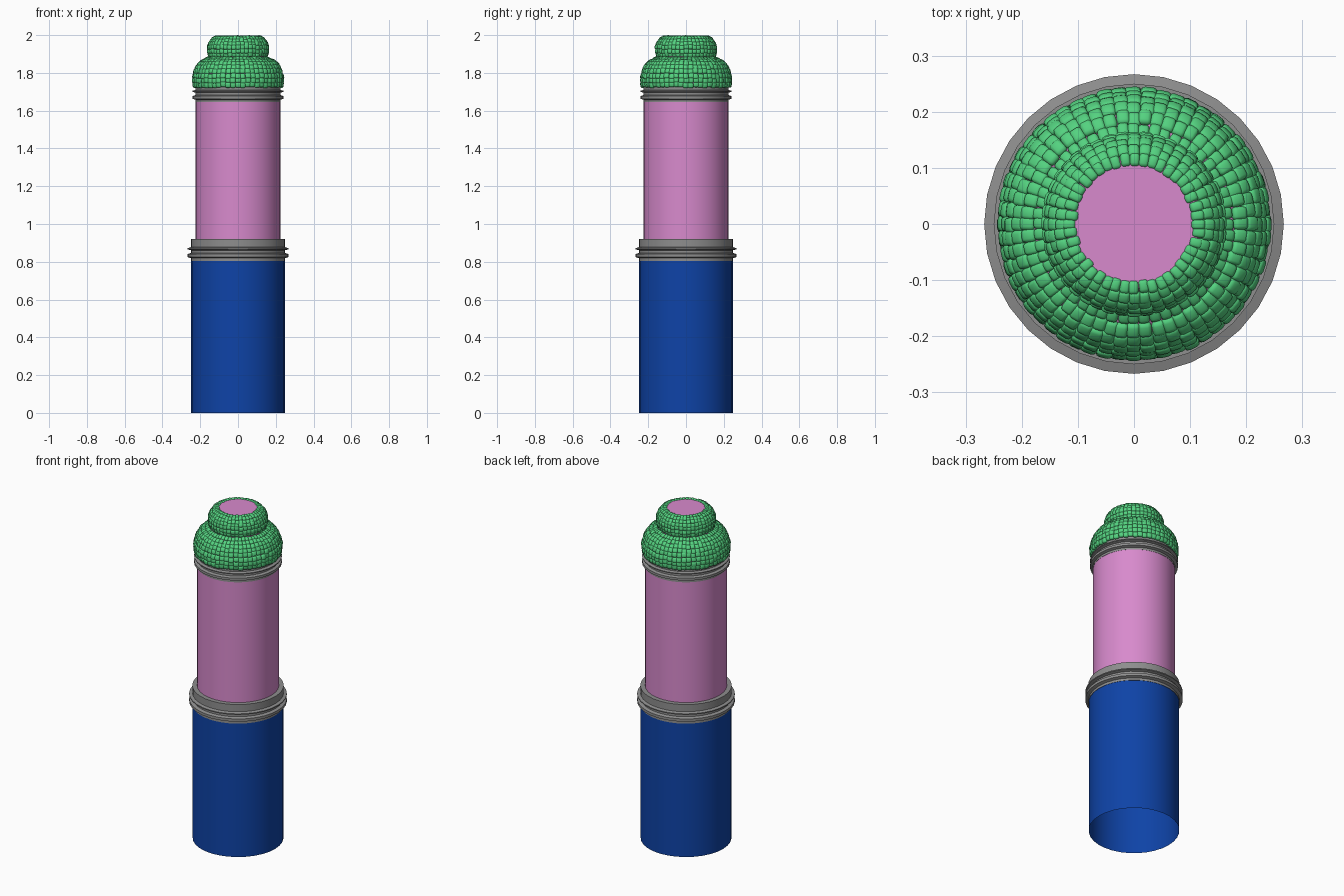
import bpy, bmesh, math, random
from mathutils import Matrix, Vector

random.seed(4)
if "Cube" in bpy.data.objects:
    bpy.data.objects.remove(bpy.data.objects["Cube"])

SIDES = 32


def material(name, rgb):
    linear = [((c / 255 + 0.055) / 1.055) ** 2.4 for c in rgb] + [1]
    mat = bpy.data.materials.new(name)
    mat.use_nodes = True
    mat.diffuse_color = linear
    mat.node_tree.nodes["Principled BSDF"].inputs["Base Color"].default_value = linear
    return mat


blue = material("cobalt blue", (14, 67, 167))
pink = material("orchid pink", (216, 138, 205))
grey = material("mid grey", (142, 142, 142))
green = material("emerald green", (84, 210, 128))


def finish(bm, name, mat, angle=35):
    mesh = bpy.data.meshes.new(name)
    bm.to_mesh(mesh)
    bm.free()
    obj = bpy.data.objects.new(name, mesh)
    bpy.context.collection.objects.link(obj)
    mesh.materials.append(mat)
    bpy.ops.object.select_all(action="DESELECT")
    obj.select_set(True)
    bpy.context.view_layer.objects.active = obj
    bpy.ops.object.shade_smooth_by_angle(angle=math.radians(angle))
    return obj


def lathe(name, profile, mat, cap_top=False):
    """Turn a list of (radius, height) points, bottom to top, about z."""
    bm = bmesh.new()
    rings = []
    for r, z in profile:
        angles = [math.tau * i / SIDES for i in range(SIDES)]
        rings.append([bm.verts.new((r * math.cos(a), r * math.sin(a), z)) for a in angles])
    for low, high in zip(rings, rings[1:]):
        for i in range(SIDES):
            j = (i + 1) % SIDES
            bm.faces.new((low[i], low[j], high[j], high[i]))
    if cap_top:
        bm.faces.new(rings[-1])
    return finish(bm, name, mat)


def collar(name, base, scale):
    """Ring with two thin projecting fins."""
    shape = [(0.22, 0), (0.25, 0), (0.25, 0.014), (0.267, 0.02), (0.267, 0.036),
             (0.25, 0.042), (0.25, 0.056), (0.267, 0.061), (0.267, 0.067),
             (0.25, 0.072), (0.25, 0.115), (0.22, 0.115)]
    return lathe(name, [(r * scale, base + z * scale) for r, z in shape], grey)


# Handle, open at the bottom
lathe("lower_handle", [(0.248, 0), (0.248, 0.82)], blue)
collar("lower_collar", 0.805, 1.0)

# Upper tube and the collar under the head
lathe("upper_tube", [(0.224, 0.85), (0.224, 1.68)], pink)
collar("upper_collar", 1.645, 0.9)

# Core under the beads, with the flat disc showing on top
lathe("head_core", [(0.2, 1.72), (0.23, 1.735), (0.231, 1.78), (0.217, 1.83), (0.19, 1.862),
                    (0.15, 1.88), (0.151, 1.94), (0.137, 1.97), (0.115, 1.993)],
      pink, cap_top=True)


def resample(path, pitch):
    """Yield evenly spaced points and directions along a profile."""
    pts = [Vector(p) for p in path]
    total = sum((b - a).length for a, b in zip(pts, pts[1:]))
    rows = round(total / pitch)
    step = total / rows
    for k in range(rows):
        d = (k + 0.5) * step
        for a, b in zip(pts, pts[1:]):
            seg = (b - a).length
            if d <= seg:
                yield a.lerp(b, d / seg), (b - a).normalized(), step
                break
            d -= seg


# One rounded bead, used for every bead on the head
template = bmesh.new()
bmesh.ops.create_cube(template, size=1)
bmesh.ops.bevel(template, geom=template.edges[:], offset=0.27, segments=2,
                profile=0.5, affect="EDGES")
bead_mesh = bpy.data.meshes.new("bead_template")
template.to_mesh(bead_mesh)
template.free()


def beads(name, path, count, pitch):
    bm = bmesh.new()
    depth = 0.026
    for point, along, step in resample(path, pitch):
        normal = Vector((along.y, -along.x))
        for i in range(count):
            a = math.tau * (i + random.uniform(-0.1, 0.1)) / count
            radial = Vector((math.cos(a), math.sin(a), 0))
            side = Vector((-math.sin(a), math.cos(a), 0))
            up = radial * along.x + Vector((0, 0, along.y))
            out = radial * normal.x + Vector((0, 0, normal.y))
            pos = radial * point.x + Vector((0, 0, point.y))
            pos += up * random.uniform(-0.12, 0.12) * step
            pos -= out * (depth / 2 + random.uniform(0, 0.003))
            frame = Matrix((side, up, out)).transposed().to_4x4()
            width = math.tau * point.x / count
            size = Matrix.Diagonal((width * 1.1, step * 1.12, depth, 1))
            start = len(bm.verts)
            bm.from_mesh(bead_mesh)
            bm.verts.ensure_lookup_table()
            bmesh.ops.transform(bm, matrix=Matrix.Translation(pos) @ frame @ size,
                                verts=bm.verts[start:])
    return finish(bm, name, green, 60)


# Two stacked beaded domes
beads("lower_beads", [(0.24, 1.722), (0.245, 1.75), (0.244, 1.785), (0.235, 1.82),
                      (0.22, 1.848), (0.2, 1.868), (0.158, 1.889)], 56, 0.025)
beads("upper_beads", [(0.158, 1.882), (0.166, 1.91), (0.166, 1.94), (0.156, 1.968),
                      (0.138, 1.989), (0.12, 1.999), (0.104, 2.0)], 44, 0.022)
bpy.data.meshes.remove(bead_mesh)
